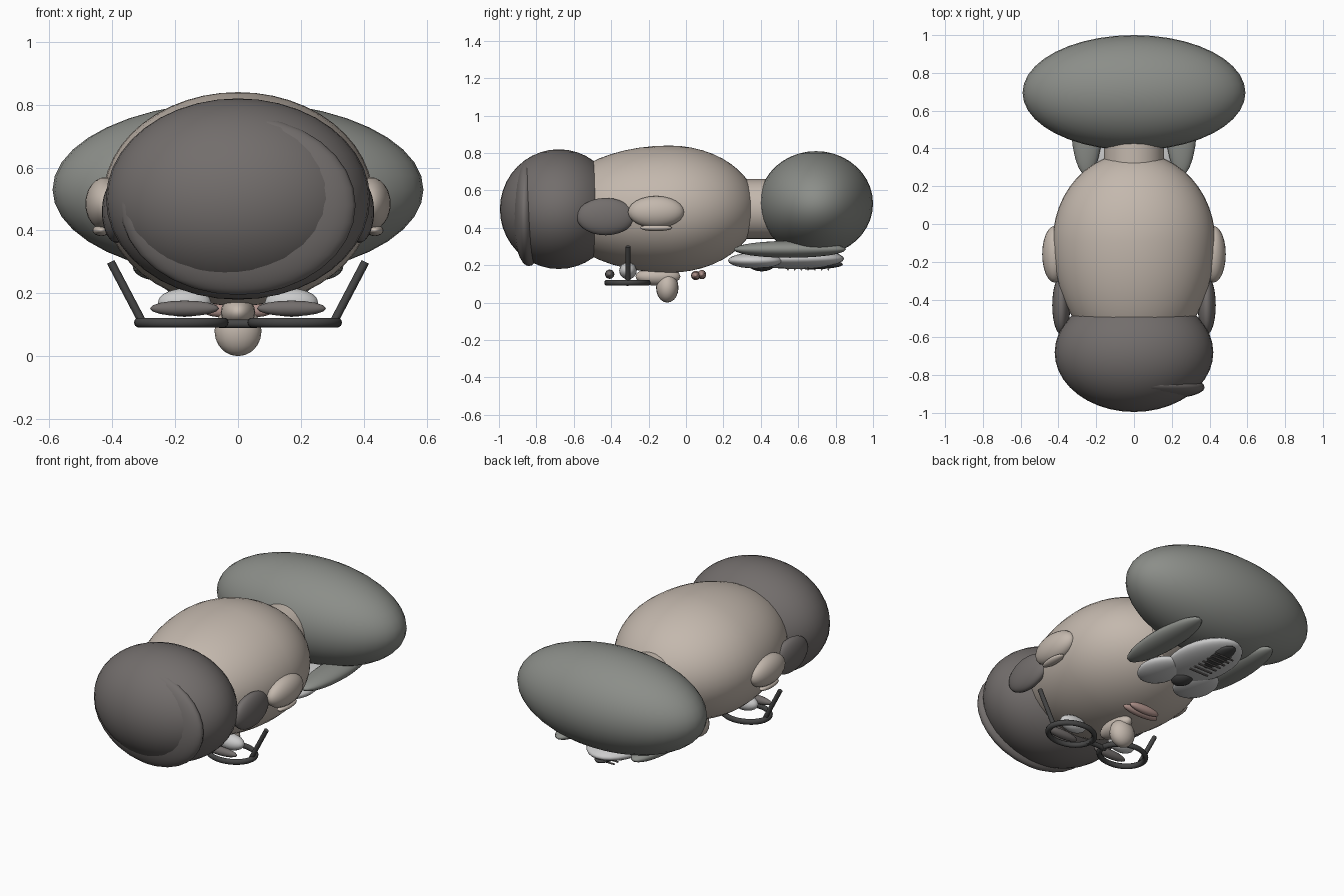
import bpy, math
from mathutils import Vector

if "Cube" in bpy.data.objects:
    bpy.data.objects.remove(bpy.data.objects["Cube"])


def material(name, rgb):
    m = bpy.data.materials.new(name)
    m.diffuse_color = (*rgb, 1)
    m.use_nodes = True
    m.node_tree.nodes["Principled BSDF"].inputs["Base Color"].default_value = m.diffuse_color
    return m


SKIN = material("skin", (0.55, 0.48, 0.42))
HAIR = material("dark_hair", (0.17, 0.155, 0.15))
COAT = material("coat_cloth", (0.26, 0.27, 0.25))
WHITE = material("white", (0.75, 0.76, 0.76))
BLACK = material("black", (0.06, 0.06, 0.06))
LIP = material("lip", (0.45, 0.3, 0.27))


def finish(name, mat):
    ob = bpy.context.object
    ob.name = name
    ob.data.materials.append(mat)
    bpy.ops.object.shade_smooth_by_angle(angle=math.radians(40))
    return ob


def ball(name, loc, radii, mat, segs=32, rot=(0, 0, 0)):
    bpy.ops.mesh.primitive_uv_sphere_add(segments=segs, ring_count=segs // 2, location=loc, rotation=rot)
    bpy.context.object.scale = radii
    return finish(name, mat)


def rod(name, a, b, r, mat, verts=12):
    a, b = Vector(a), Vector(b)
    d = b - a
    bpy.ops.mesh.primitive_cylinder_add(vertices=verts, radius=r, depth=d.length, location=(a + b) / 2,
                                        rotation=d.to_track_quat('Z', 'Y').to_euler())
    return finish(name, mat)


# head: egg lying on its back, longer toward the crown
head = ball("head", (0, -0.09, 0.5), (0.43, 1, 0.34), SKIN, 48)
for v in head.data.vertices:
    v.co.y *= 0.47 if v.co.y > 0 else 0.62
rod("neck", (0, 0.25, 0.5), (0, 0.55, 0.5), 0.16, SKIN, 32)

# hair mass and slightly tilted crown layer
ball("hair", (0, -0.68, 0.5), (0.42, 0.315, 0.32), HAIR, 40)
ball("hair_crown", (0, -0.84, 0.48), (0.375, 0.085, 0.285), HAIR, 32, (0, 0, math.radians(-4)))

# torso
ball("torso", (0, 0.695, 0.53), (0.59, 0.305, 0.28), COAT, 40)

# nose and lips
ball("nose_bridge", (0, -0.15, 0.14), (0.055, 0.12, 0.05), SKIN, 20)
ball("nose_tip", (0, -0.1, 0.08), (0.075, 0.06, 0.08), SKIN, 20)
ball("upper_lip", (0, 0.052, 0.145), (0.12, 0.025, 0.025), LIP, 16)
ball("lower_lip", (0, 0.085, 0.15), (0.10, 0.023, 0.025), LIP, 16)

# mirrored features
for s, side in ((-1, "left"), (1, "right")):
    ball(side + "_ear", (0.42 * s, -0.16, 0.485), (0.066, 0.15, 0.085), SKIN, 24)
    ball(side + "_inner_ear", (0.435 * s, -0.16, 0.4), (0.028, 0.085, 0.018), SKIN, 16)
    ball(side + "_sideburn", (0.385 * s, -0.43, 0.46), (0.048, 0.155, 0.1), HAIR, 24)
    ball(side + "_eye", (0.17 * s, -0.31, 0.17), (0.085, 0.047, 0.045), WHITE, 20)
    ball(side + "_eyebrow", (0.17 * s, -0.408, 0.152), (0.11, 0.025, 0.025), HAIR, 16)

    # glasses rim and temple
    bpy.ops.mesh.primitive_torus_add(location=(0.18 * s, -0.313, 0.107), major_radius=0.135, minor_radius=0.016,
                                     major_segments=32, minor_segments=10)
    bpy.context.object.scale = (1, 0.82, 1)
    finish(side + "_glasses_rim", BLACK)
    rod(side + "_glasses_temple", (0.305 * s, -0.31, 0.11), (0.405 * s, -0.31, 0.3), 0.013, BLACK)

    # collar and lapel
    ball(side + "_lapel", (0.25 * s, 0.555, 0.285), (0.085, 0.3, 0.045), COAT, 24)
    ball(side + "_collar", (0.125 * s, 0.37, 0.225), (0.11, 0.145, 0.042), WHITE, 24)

rod("glasses_bridge", (-0.06, -0.313, 0.103), (0.06, -0.313, 0.103), 0.014, BLACK)

# shirt front and striped tie
ball("shirt_front", (0, 0.585, 0.235), (0.17, 0.26, 0.055), WHITE, 28)
ball("tie_knot", (0, 0.405, 0.205), (0.055, 0.07, 0.038), BLACK, 20)
ball("tie", (0, 0.665, 0.205), (0.065, 0.175, 0.027), BLACK, 24)
for i in range(7):
    y = 0.545 + i * 0.036
    rod(f"tie_stripe_{i + 1}", (-0.06, y, 0.177), (0.06, y, 0.177), 0.005, HAIR, 8)
